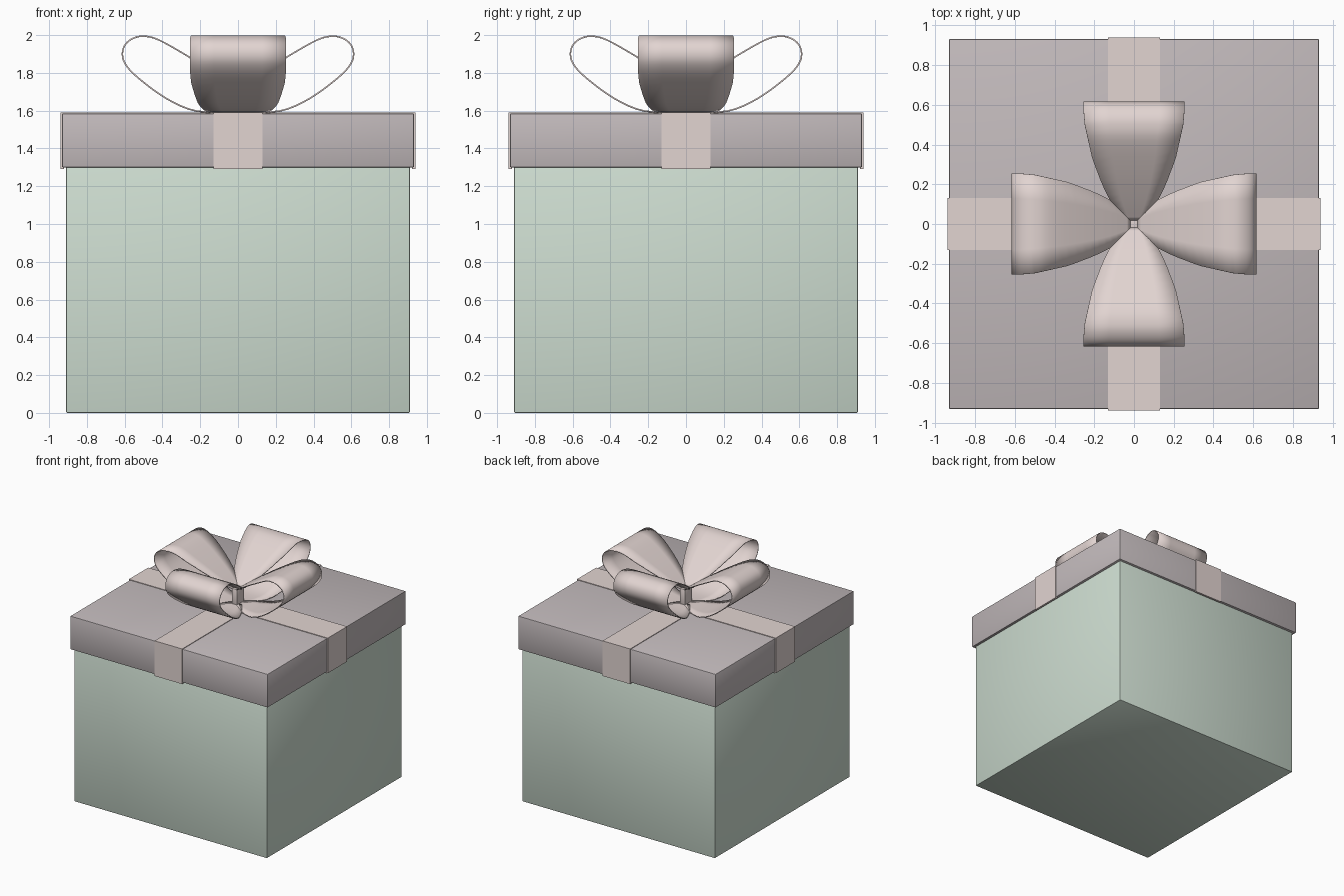
import bpy, bmesh, math
from mathutils import Matrix

if "Cube" in bpy.data.objects:
    bpy.data.objects.remove(bpy.data.objects["Cube"])


def material(name, rgb):
    m = bpy.data.materials.new(name)
    m.diffuse_color = (*rgb, 1)
    m.use_nodes = True
    m.node_tree.nodes["Principled BSDF"].inputs["Base Color"].default_value = m.diffuse_color
    return m


GREEN = material("pale_green", (0.62, 0.73, 0.64))
MAUVE = material("mauve_grey", (0.54, 0.49, 0.50))
BLUSH = material("blush_ribbon", (0.76, 0.66, 0.64))


def box(name, half_x, half_y, z0, z1, mat, bevel=0.006):
    bm = bmesh.new()
    bmesh.ops.create_cube(bm, size=1)
    bm.transform(Matrix.Translation((0, 0, (z0 + z1) / 2))
                 @ Matrix.Diagonal((2 * half_x, 2 * half_y, z1 - z0, 1)))
    bmesh.ops.bevel(bm, geom=bm.edges[:], offset=bevel, segments=2,
                    affect='EDGES', profile=0.5)
    return finish(name, bm, mat)


def finish(name, bm, mat):
    bmesh.ops.recalc_face_normals(bm, faces=bm.faces[:])
    me = bpy.data.meshes.new(name)
    bm.to_mesh(me)
    bm.free()
    me.materials.append(mat)
    ob = bpy.data.objects.new(name, me)
    bpy.context.collection.objects.link(ob)
    return ob


def smooth(ob, angle=40):
    bpy.ops.object.select_all(action='DESELECT')
    ob.select_set(True)
    bpy.context.view_layer.objects.active = ob
    bpy.ops.object.shade_smooth_by_angle(angle=math.radians(angle))


def strip(name, path, width, turn, thickness):
    """Sweep a flat ribbon along an x-z path, width(x) giving its half width."""
    bm = bmesh.new()
    steps = (-1, -0.5, 0, 0.5, 1)
    rows = [[bm.verts.new((x, s * width(x), z)) for s in steps] for x, z in path]
    for a, b in zip(rows, rows[1:]):
        for i in range(len(steps) - 1):
            bm.faces.new((a[i], a[i + 1], b[i + 1], b[i]))
    bm.transform(Matrix.Rotation(turn, 4, 'Z'))
    ob = finish(name, bm, BLUSH)
    mod = ob.modifiers.new("thickness", 'SOLIDIFY')
    mod.thickness = thickness
    mod.offset = 0
    mod.use_even_offset = True
    return ob


def catmull(points, n=4):
    pts = [points[0]] + points + [points[-1]]
    out = []
    for p0, p1, p2, p3 in zip(pts, pts[1:], pts[2:], pts[3:]):
        for k in range(n):
            t = k / n
            out.append(tuple(0.5 * (2 * b + (c - a) * t + (2 * a - 5 * b + 4 * c - d) * t * t
                                    + (3 * b - a - 3 * c + d) * t ** 3)
                             for a, b, c, d in zip(p0, p1, p2, p3)))
    return out + [points[-1]]


# Box body and overhanging lid
smooth(box("box_body", 0.91, 0.91, 0.0, 1.34, GREEN))
smooth(box("lid", 0.932, 0.932, 1.30, 1.585, MAUVE))

# Two ribbons folded over the lid
strap = [(-0.93, 1.29), (-0.93, 1.581), (0.93, 1.581), (0.93, 1.29)]
for i, name in enumerate(("ribbon_across", "ribbon_along")):
    strip(name, strap, lambda x: 0.13, i * math.pi / 2, 0.018)

# Four bow loops, each a teardrop pinched at the centre
loop = catmull([(0.02, 1.594), (0.22, 1.598), (0.38, 1.665), (0.53, 1.775),
                (0.595, 1.845), (0.612, 1.90), (0.597, 1.95), (0.555, 1.983),
                (0.50, 1.994), (0.42, 1.975), (0.26, 1.885), (0.12, 1.795),
                (0.02, 1.725)])
WIDTHS = [(0.0, 0.045), (0.02, 0.05), (0.11, 0.115), (0.2, 0.16), (0.33, 0.21),
          (0.5, 0.248), (0.58, 0.255), (0.7, 0.255)]


def loop_width(x):
    for (x0, w0), (x1, w1) in zip(WIDTHS, WIDTHS[1:]):
        if x <= x1:
            return w0 + (w1 - w0) * (x - x0) / (x1 - x0)
    return WIDTHS[-1][1]


for i, side in enumerate(("right", "back", "left", "front")):
    smooth(strip("bow_loop_" + side, loop, loop_width, i * math.pi / 2, 0.008))

# Small knot gathering the loops
smooth(box("bow_knot", 0.025, 0.05, 1.585, 1.728, BLUSH))
